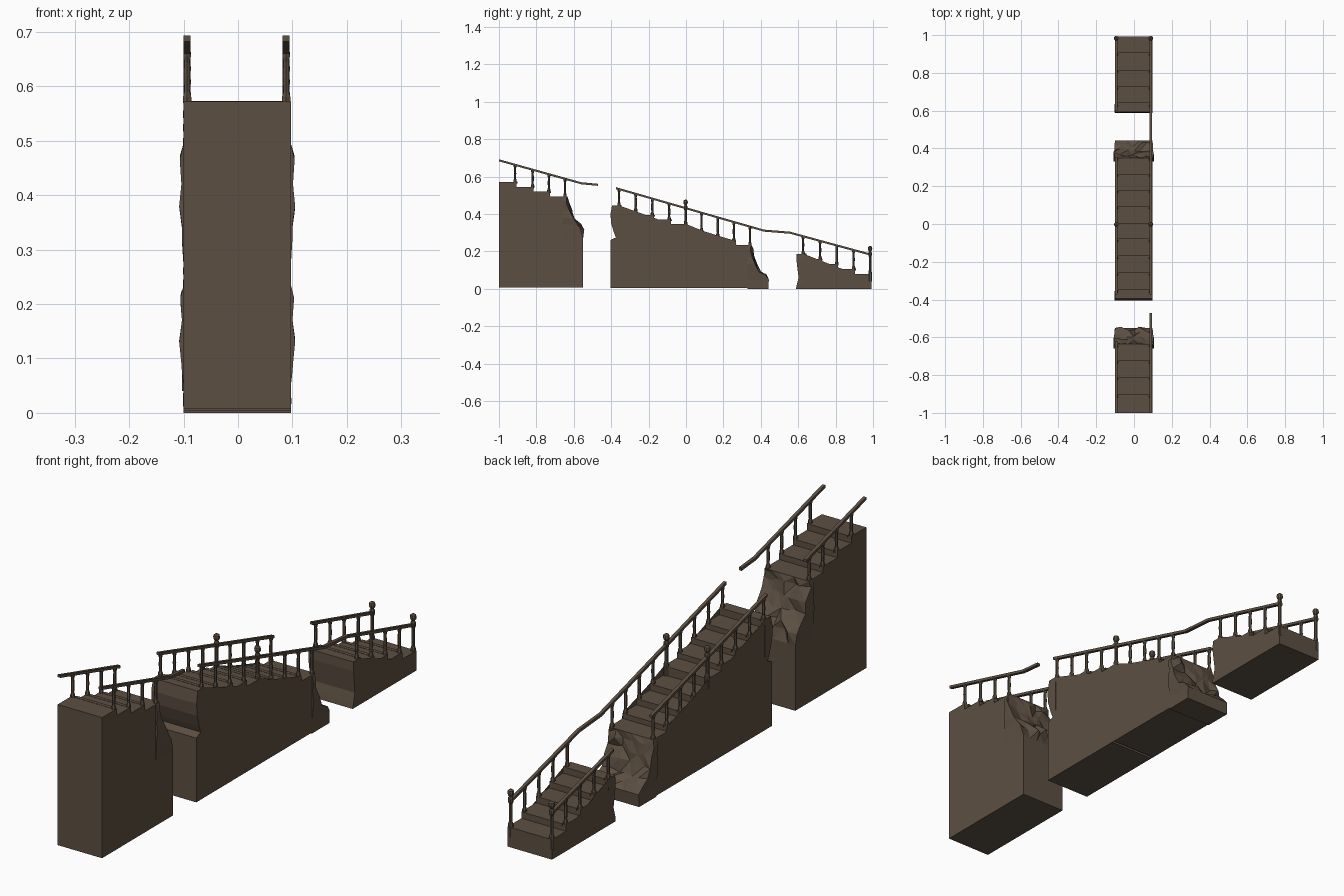
import bpy, bmesh, math, random

if "Cube" in bpy.data.objects:
    bpy.data.objects.remove(bpy.data.objects["Cube"])

random.seed(4)
XL, XR = -0.100, 0.097          # body sides
RAIL_X = {"left": -0.0935, "right": 0.0885}

stone = bpy.data.materials.new("weathered brown")
stone.diffuse_color = (0.107, 0.078, 0.054, 1)
stone.use_nodes = True
stone.node_tree.nodes["Principled BSDF"].inputs["Base Color"].default_value = stone.diffuse_color


def finish(name, bm):
    bmesh.ops.recalc_face_normals(bm, faces=bm.faces)
    me = bpy.data.meshes.new(name)
    bm.to_mesh(me)
    bm.free()
    me.materials.append(stone)
    ob = bpy.data.objects.new(name, me)
    bpy.context.collection.objects.link(ob)
    return ob


def add_prism(bm, pts, x0, x1):
    """Extrude a (y, z) outline across x."""
    a = [bm.verts.new((x0, y, z)) for y, z in pts]
    b = [bm.verts.new((x1, y, z)) for y, z in pts]
    n = len(pts)
    caps = [bm.faces.new(a), bm.faces.new(b)]
    for i in range(n):
        j = (i + 1) % n
        bm.faces.new((a[i], a[j], b[j], b[i]))
    bmesh.ops.triangulate(bm, faces=caps)


def add_lathe(bm, prof, x, y, n=8):
    """Turn a (radius, z) profile around a vertical axis."""
    rings = [[bm.verts.new((x + r * math.cos(2 * math.pi * (k + .5) / n),
                            y + r * math.sin(2 * math.pi * (k + .5) / n), z))
              for k in range(n)] for r, z in prof]
    for p, q in zip(rings, rings[1:]):
        for k in range(n):
            m = (k + 1) % n
            bm.faces.new((p[k], p[m], q[m], q[k]))
    bm.faces.new(rings[0])
    bm.faces.new(rings[-1])


def flight(name, y0, risers, heights, base, notch=None):
    """Solid stepped block; heights[i] is the tread ending at risers[i]."""
    pts = [(y0, base)]
    y = y0
    for r, h in zip(risers, heights):
        pts += [(y, h), (r, h)]
        y = r
    pts.append((y, base))
    if notch:                                   # narrow slit up from the floor
        a, b, top = notch
        pts += [(b, base), (b, top), (a, top), (a, base)]
    bm = bmesh.new()
    add_prism(bm, pts, XL, XR)
    finish(name, bm)
    # thin tread nosings between the balustrades
    bm = bmesh.new()
    for r, h in zip(risers[:-1], heights[:-1]):
        add_prism(bm, [(r - .01, h - .008), (r + .004, h - .008),
                       (r + .004, h + .001), (r - .01, h + .001)], -0.086, 0.081)
    finish(name + "_nosings", bm)


def broken_end(name, prof, y_back, jag, cols=7):
    """Ragged end wall: (y, z, side bulge) rows lofted across x."""
    bm = bmesh.new()
    front, back = [], []
    for i, (y, z, bulge) in enumerate(prof):
        f, b = [], []
        for c in range(cols):
            t = c / (cols - 1)
            rough = jag if 0 < i < len(prof) - 2 else 0
            x = XL + (XR - XL) * t
            if c in (0, cols - 1):
                x += bulge * (1 if c else -1)
            elif rough:
                x += random.uniform(-.008, .008)
            dy = random.uniform(-1, .6) * rough
            dz = random.uniform(-.5, .5) * rough
            f.append(bm.verts.new((x, y + dy, z + dz)))
            b.append(bm.verts.new((x, y_back, z)))
        front.append(f)
        back.append(b)
    for i in range(len(prof) - 1):
        for c in range(cols - 1):
            quad = (front[i][c], front[i][c + 1], front[i + 1][c + 1], front[i + 1][c])
            if jag:
                k = random.randint(0, 1)
                q = quad[k:] + quad[:k]
                bm.faces.new(q[:3])
                bm.faces.new((q[0], q[2], q[3]))
            else:
                bm.faces.new(quad)
            bm.faces.new((back[i][c], back[i][c + 1], back[i + 1][c + 1], back[i + 1][c]))
        for c in (0, cols - 1):
            bm.faces.new((front[i][c], front[i + 1][c], back[i + 1][c], back[i][c]))
    for i in (0, len(prof) - 1):
        for c in range(cols - 1):
            bm.faces.new((front[i][c], front[i][c + 1], back[i][c + 1], back[i][c]))
    finish(name, bm)


# ---- stair flights ----
flight("upper_flight", -1.0, [-.905, -.816, -.727, -.64],
       [.572, .545, .52, .495], .008)
flight("middle_flight", -.36, [-.35, -.262, -.171, -.08, 0, .091, .176, .262, .345],
       [.447, .417, .395, .37, .347, .31, .283, .257, .235], .004, (-.016, -.005, .27))
flight("lower_flight", .63, [.64, .727, .812, .904, .992],
       [.187, .16, .134, .107, .08], 0)

# ---- broken ends facing down the stairs ----
broken_end("upper_break", [(-.635, .495, 0), (-.632, .465, .007), (-.615, .42, .004),
                           (-.60, .38, .008), (-.57, .345, .003), (-.553, .32, .003),
                           (-.55, .27, 0), (-.55, .008, 0)], -.66, .016)
broken_end("middle_break", [(.35, .235, 0), (.355, .21, .006), (.36, .17, .003),
                            (.375, .13, .008), (.395, .09, .004), (.425, .075, .003),
                            (.443, .05, 0), (.44, 0, 0)], .33, .014)

# ---- smoother broken ends facing up the stairs ----
broken_end("middle_top_end", [(-.395, .447, 0), (-.404, .40, .002), (-.40, .35, .002),
                              (-.385, .30, .001), (-.375, .275, 0), (-.403, .262, 0),
                              (-.403, .004, 0)], -.355, 0)
broken_end("lower_top_end", [(.592, .187, 0), (.591, .15, .002), (.597, .10, .001),
                             (.602, .06, 0), (.592, .02, .001), (.588, 0, 0)], .635, 0)


# ---- handrails ----
def rail_z(y):
    if y < -.45:
        return .687 - .279 * (y + 1)
    if y < .5:
        return .538 - .287 * (y + .374)
    return .300 - .272 * (y - .556)


def handrail(name, x, line):
    bm = bmesh.new()
    top = [(y, z + .006) for y, z in line]
    bottom = [(y, z - .005) for y, z in reversed(line)]
    add_prism(bm, top + bottom, x - .0065, x + .0065)
    finish(name, bm)


def straight(a, b):
    return [(a, rail_z(a)), (b, rail_z(b))]


handrail("upper_left_rail", RAIL_X["left"], straight(-1, -.62))
handrail("middle_left_rail", RAIL_X["left"], straight(-.374, .355))
handrail("lower_left_rail", RAIL_X["left"], straight(.60, .992))
handrail("upper_right_rail", RAIL_X["right"], straight(-1, -.56) + [(-.47, .556)])
handrail("long_right_rail", RAIL_X["right"],
         straight(-.374, .417) + straight(.556, .992))

# ---- balusters: (y, tread height) ----
groups = {
    "upper": [(-.914, .572), (-.82, .545), (-.733, .52), (-.647, .495)],
    "middle": [(-.358, .447), (-.269, .417), (-.18, .395), (-.09, .37),
               (.083, .31), (.17, .283), (.256, .257), (.342, .235)],
    "lower": [(.626, .187), (.717, .16), (.806, .134), (.896, .107)],
}
for part, spots in groups.items():
    for side, x in RAIL_X.items():
        bm = bmesh.new()
        for y, z in spots:
            top = rail_z(y)
            add_lathe(bm, [(.009, z - .003), (.009, z + .008), (.0055, z + .018),
                           (.0065, (z + top) / 2), (.0055, top - .018),
                           (.008, top - .008), (.008, top)], x, y, 6)
        finish(f"{part}_{side}_balusters", bm)

# ---- newel posts with ball finials ----
for part, y, z in (("middle", -.002, .347), ("lower", .984, .08)):
    for side, x in RAIL_X.items():
        t = rail_z(y)
        bm = bmesh.new()
        add_lathe(bm, [(.010, z - .04), (.010, z + .01), (.007, z + .02), (.007, t - .012),
                       (.010, t - .004), (.010, t + .012), (.006, t + .018),
                       (.011, t + .024), (.013, t + .032), (.011, t + .041),
                       (.004, t + .046)], x, y, 8)
        finish(f"{part}_{side}_newel", bm)
